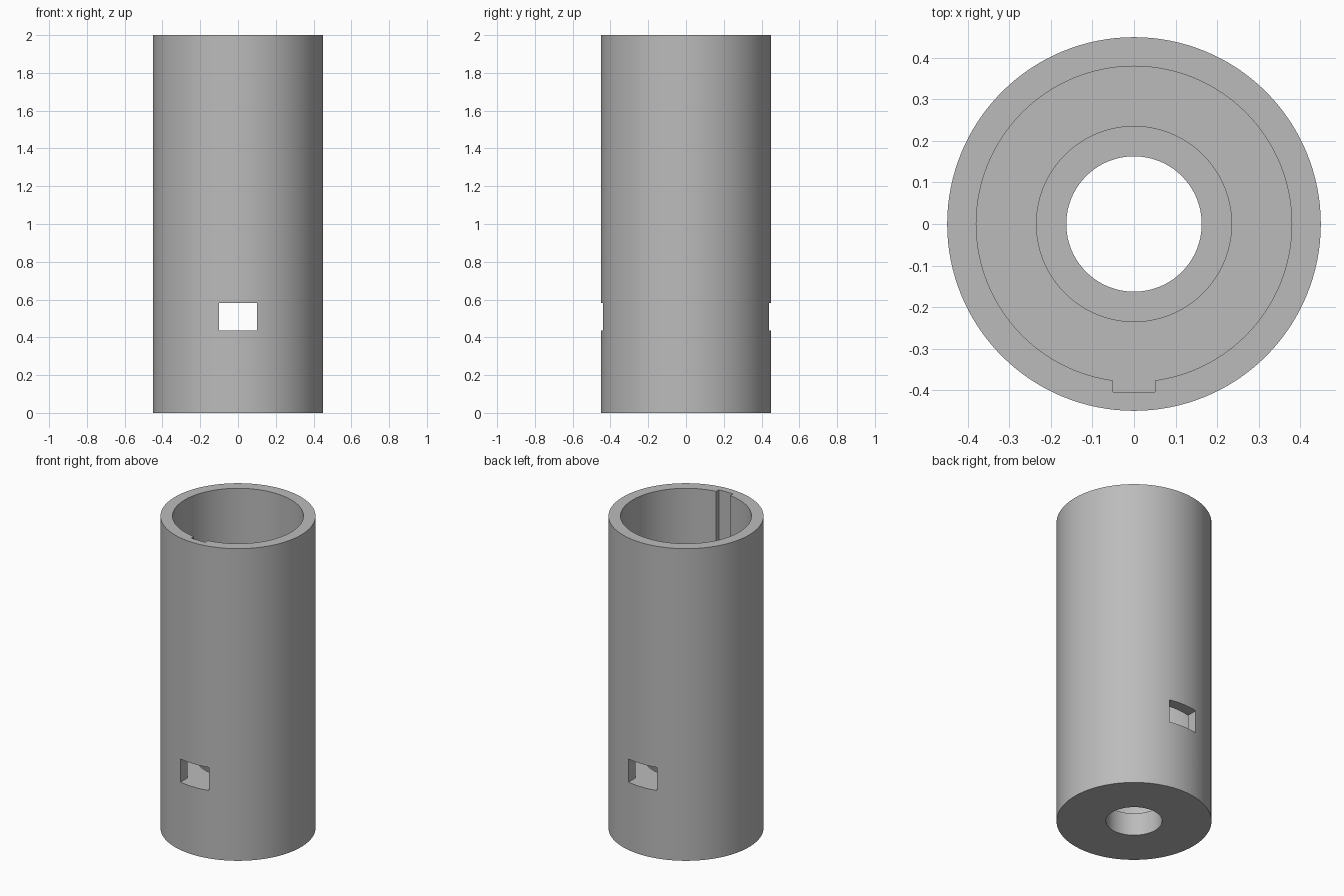
import bpy
import bmesh
import math
from mathutils import Matrix, Vector

if "Cube" in bpy.data.objects:
    bpy.data.objects.remove(bpy.data.objects["Cube"], do_unlink=True)

HEIGHT = 2.0
OUTER_R, BORE_R, RECESS_R, HOLE_R = 0.45, 0.38, 0.235, 0.163
STEP_Z, FLOOR_Z = 0.145, 0.435
SEGMENTS = 128

# Single plain grey
grey = bpy.data.materials.new("plain_grey")
grey.use_nodes = True
colour = (0.5, 0.5, 0.5, 1.0)
grey.diffuse_color = colour
grey.node_tree.nodes["Principled BSDF"].inputs["Base Color"].default_value = colour


def add_object(name, bm):
    bmesh.ops.recalc_face_normals(bm, faces=bm.faces)
    mesh = bpy.data.meshes.new(name)
    bm.to_mesh(mesh)
    bm.free()
    mesh.materials.append(grey)
    obj = bpy.data.objects.new(name, mesh)
    bpy.context.collection.objects.link(obj)
    return obj


def lathe(name, profile):
    """Revolve a closed (radius, z) outline about the z axis."""
    bm = bmesh.new()
    verts = [bm.verts.new((r, 0, z)) for r, z in profile]
    edges = [bm.edges.new((v, verts[(i + 1) % len(verts)]))
             for i, v in enumerate(verts)]
    bmesh.ops.spin(bm, geom=verts + edges, cent=(0, 0, 0), axis=(0, 0, 1),
                   angle=math.tau, steps=SEGMENTS, use_duplicate=False)
    bmesh.ops.remove_doubles(bm, verts=bm.verts, dist=1e-5)
    return add_object(name, bm)


def box(name, low, high):
    low, high = Vector(low), Vector(high)
    bm = bmesh.new()
    matrix = Matrix.Translation((low + high) / 2) @ Matrix.Diagonal((high - low).to_4d())
    matrix[3][3] = 1.0
    bmesh.ops.create_cube(bm, size=1, matrix=matrix)
    return add_object(name, bm)


def cut(target, cutter):
    mod = target.modifiers.new(cutter.name, 'BOOLEAN')
    mod.operation = 'DIFFERENCE'
    mod.solver = 'EXACT'
    mod.object = cutter
    bpy.ops.object.select_all(action='DESELECT')
    bpy.context.view_layer.objects.active = target
    target.select_set(True)
    bpy.ops.object.modifier_apply(modifier=mod.name)
    bpy.data.objects.remove(cutter, do_unlink=True)


# Sleeve: wide upper bore, recess in the thick base, small hole at the bottom
sleeve = lathe("sleeve", [
    (HOLE_R, 0), (OUTER_R, 0), (OUTER_R, HEIGHT), (BORE_R, HEIGHT),
    (BORE_R, FLOOR_Z), (RECESS_R, FLOOR_Z), (RECESS_R, STEP_Z), (HOLE_R, STEP_Z),
])

# Windows through front and back walls, level with the bore floor
cut(sleeve, box("window_cutter", (-0.1, -0.6, FLOOR_Z), (0.1, 0.6, 0.583)))

# Keyway along the front of the bore, from the window to the rim
cut(sleeve, box("keyway_cutter", (-0.05, -0.405, 0.5), (0.05, -0.3, HEIGHT + 0.1)))

bpy.ops.object.select_all(action='DESELECT')
sleeve.select_set(True)
bpy.context.view_layer.objects.active = sleeve
bpy.ops.object.shade_smooth_by_angle(angle=math.radians(30))
